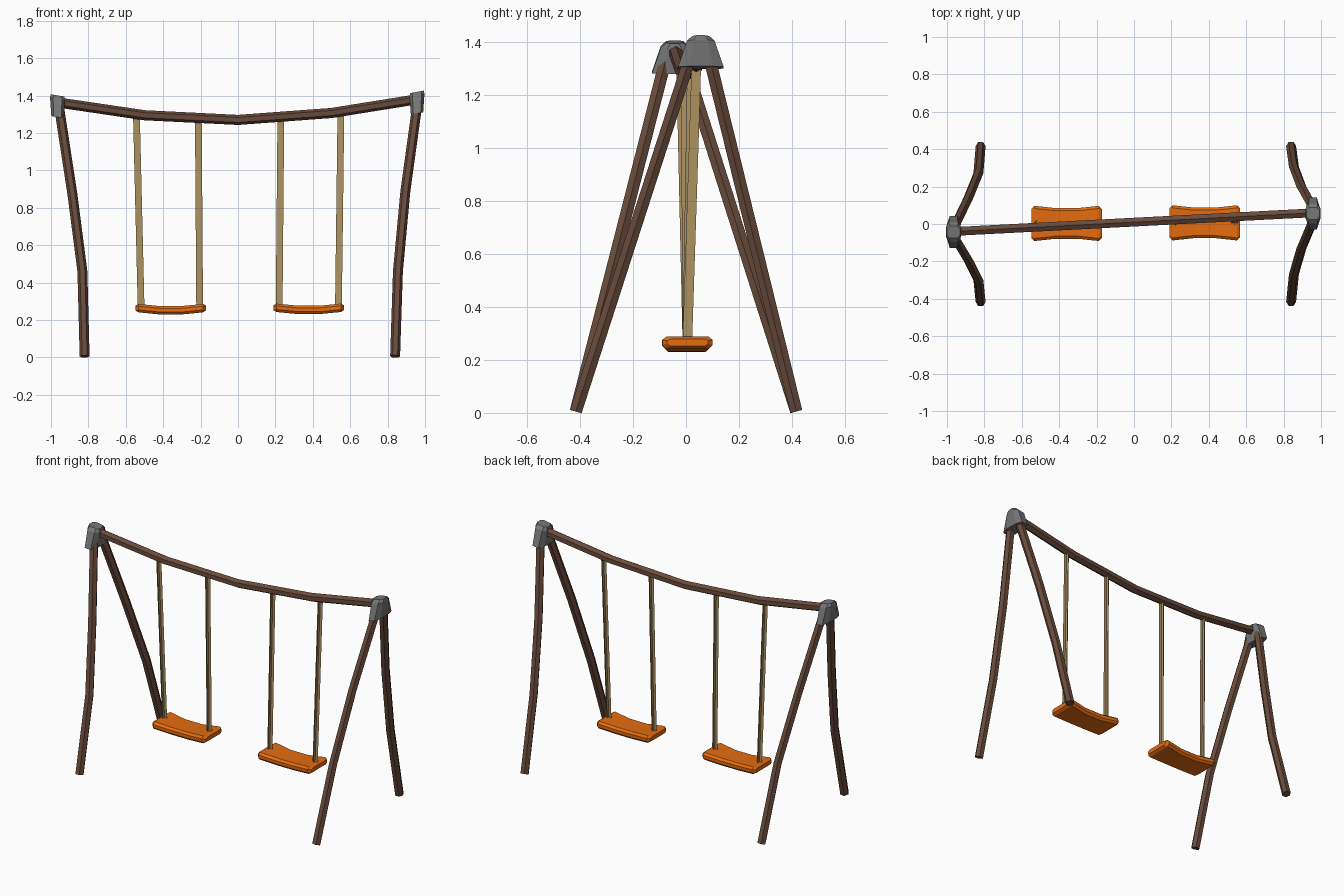
import bpy
from mathutils import Vector
from math import cos, sin, tau

if "Cube" in bpy.data.objects:
    bpy.data.objects.remove(bpy.data.objects["Cube"])


def material(name, rgb):
    m = bpy.data.materials.new(name)
    m.diffuse_color = (*rgb, 1)
    m.use_nodes = True
    m.node_tree.nodes["Principled BSDF"].inputs["Base Color"].default_value = m.diffuse_color
    return m


WOOD = material("brown_wood", (0.14, 0.07, 0.045))
ROPE = material("tan_rope", (0.42, 0.29, 0.12))
SEAT = material("orange_seat", (0.78, 0.15, 0.005))
METAL = material("grey_metal", (0.18, 0.18, 0.18))


def make(name, verts, faces, mat):
    me = bpy.data.meshes.new(name)
    me.from_pydata(verts, [], faces)
    me.materials.append(mat)
    ob = bpy.data.objects.new(name, me)
    bpy.context.collection.objects.link(ob)
    # consistent outward normals
    import bmesh
    bm = bmesh.new()
    bm.from_mesh(me)
    bmesh.ops.recalc_face_normals(bm, faces=bm.faces)
    bm.to_mesh(me)
    bm.free()
    return ob


def loft(name, rings, mat):
    """Skin equal-length rings and close both ends."""
    n = len(rings[0])
    verts = [v for r in rings for v in r]
    faces = [(k * n + i, k * n + (i + 1) % n, (k + 1) * n + (i + 1) % n, (k + 1) * n + i)
             for k in range(len(rings) - 1) for i in range(n)]
    faces += [tuple(range(n)), tuple(range(len(verts) - n, len(verts)))]
    return make(name, verts, faces, mat)


def pole(name, path, radius, up):
    """Six-sided pole along a path, one corner facing 'up'."""
    pts = [Vector(p) for p in path]
    rings = []
    for i, p in enumerate(pts):
        t = (pts[min(i + 1, len(pts) - 1)] - pts[max(i - 1, 0)]).normalized()
        u = (Vector(up) - t * t.dot(Vector(up))).normalized()
        w = t.cross(u)
        rings.append([p + radius * (u * cos(k * tau / 6) + w * sin(k * tau / 6)) for k in range(6)])
    return loft(name, rings, mat=WOOD)


def beam_y(x):
    return 0.01 + 0.052 * x


# sagging top beam
pole("top_beam", [(x, beam_y(x), z) for x, z in
                  ((-0.975, 1.365), (-0.5, 1.295), (0, 1.27), (0.5, 1.307), (0.975, 1.383))],
     0.027, (0, 0, 1))

# bowed legs: (x, z) from foot to top for each end
sides = {
    "left": ([(-0.82, 0.006), (-0.832, 0.46), (-0.885, 0.87), (-0.96, 1.36)], -0.043),
    "right": ([(0.84, 0.006), (0.855, 0.46), (0.895, 0.89), (0.962, 1.375)], 0.053),
}
for side, (curve, yc) in sides.items():
    for label, s in (("front", -1), ("back", 1)):
        top_z = curve[-1][1]
        y0, y1 = s * 0.418, yc + s * 0.027
        pole(f"{side}_{label}_leg",
             [(x, y0 + (y1 - y0) * z / top_z, z) for x, z in curve], 0.0265, (1, 0, 0))


# faceted corner caps, sheared to follow the beam slope
def cap(name, cx, cy, cz, slope):
    rings = []
    for z, hx, hy in ((-0.058, 0.033, 0.086), (0.04, 0.04, 0.052), (0.058, 0.036, 0.032)):
        outline = [(hx, -hy * .5), (hx, hy * .5), (hx * .6, hy), (-hx * .6, hy),
                   (-hx, hy * .5), (-hx, -hy * .5), (-hx * .6, -hy), (hx * .6, -hy)]
        rings.append([(cx + x, cy + y, cz + z + slope * x) for x, y in outline])
    loft(name, rings, METAL)


cap("left_cap", -0.965, -0.043, 1.343, -0.16)
cap("right_cap", 0.957, 0.056, 1.362, 0.18)


# curved seats with chamfered edges and a slight waist
def seat(name, cx, cy, cz):
    rings = []
    for x, w, dz, k in ((-0.188, 0.078, 0.009, 0.6), (-0.172, 0.094, 0.008, 1), (-0.06, 0.082, -0.003, 1),
                        (0.06, 0.082, -0.003, 1), (0.172, 0.094, 0.008, 1), (0.188, 0.078, 0.009, 0.6)):
        prof = [(-w + .014, .023), (w - .014, .023), (w, .011), (w, -.009),
                (w - .012, -.022), (-w + .012, -.022), (-w, -.009), (-w, .011)]
        rings.append([(cx + x, cy + y, cz + dz + k * z) for y, z in prof])
    loft(name, rings, SEAT)


seat("left_seat", -0.36, 0.003, 0.255)
seat("right_seat", 0.378, 0.006, 0.257)

# ropes: two crossed strips each
h = 0.018
for name, xt, xb, zt in (("left_outer", -0.543, -0.518, 1.295), ("left_inner", -0.212, -0.205, 1.275),
                         ("right_inner", 0.229, 0.220, 1.28), ("right_outer", 0.55, 0.537, 1.3)):
    verts = []
    for dx, dy in ((h, 0), (0, h)):
        for x, y, z, s in ((xb, 0.005, 0.265, -1), (xb, 0.005, 0.265, 1),
                           (xt, beam_y(xt), zt, 1), (xt, beam_y(xt), zt, -1)):
            verts.append((x + s * dx, y + s * dy, z))
    make(name + "_rope", verts, [(0, 1, 2, 3), (4, 5, 6, 7)], ROPE)
